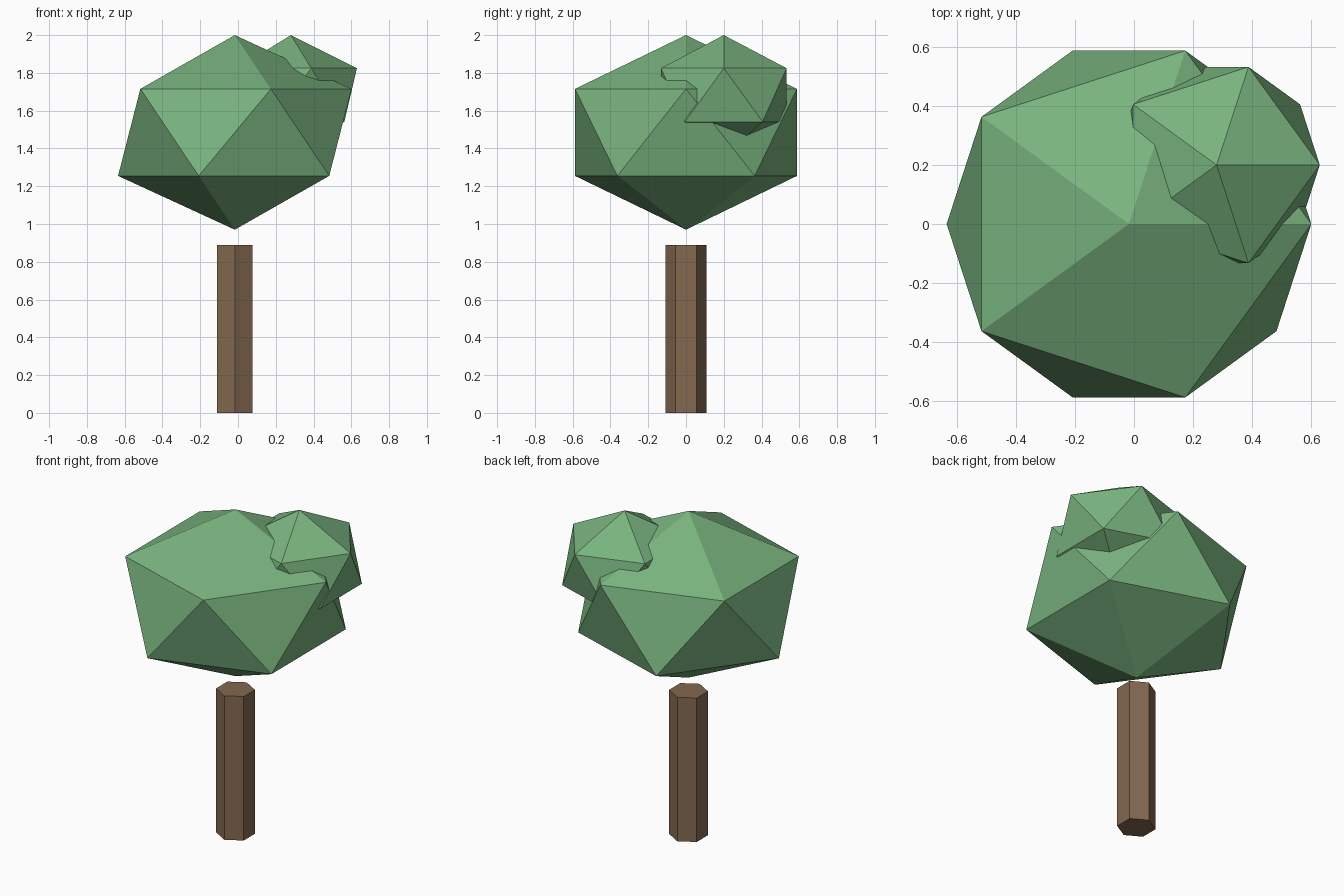
import bpy

if "Cube" in bpy.data.objects:
    bpy.data.objects.remove(bpy.data.objects["Cube"])

CX = -0.017  # trunk and main crown share this axis


def material(name, rgb):
    m = bpy.data.materials.new(name)
    m.diffuse_color = (*rgb, 1)
    m.use_nodes = True
    m.node_tree.nodes["Principled BSDF"].inputs["Base Color"].default_value = m.diffuse_color
    return m


leaf = material("leaf_green", (0.19, 0.45, 0.21))
bark = material("bark_brown", (0.23, 0.14, 0.08))


def foliage(name, centre, radius, height):
    # flat-sided 20-face ball, squashed vertically
    bpy.ops.mesh.primitive_ico_sphere_add(subdivisions=1, radius=1, location=centre)
    ob = bpy.context.object
    ob.name = name
    ob.scale = (radius, radius, height / 2)
    ob.data.materials.append(leaf)
    bpy.ops.object.transform_apply(location=False, rotation=False, scale=True)


# Six-sided trunk
bpy.ops.mesh.primitive_cylinder_add(vertices=6, radius=0.109, depth=0.89,
                                    location=(CX, 0, 0.445))
trunk = bpy.context.object
trunk.name = "trunk"
trunk.data.materials.append(bark)

# Main crown and smaller clump set into its upper right back
foliage("main_crown", (CX, 0, 1.485), 0.691, 1.03)
foliage("small_clump", (0.28, 0.2, 1.683), 0.391, 0.634)
